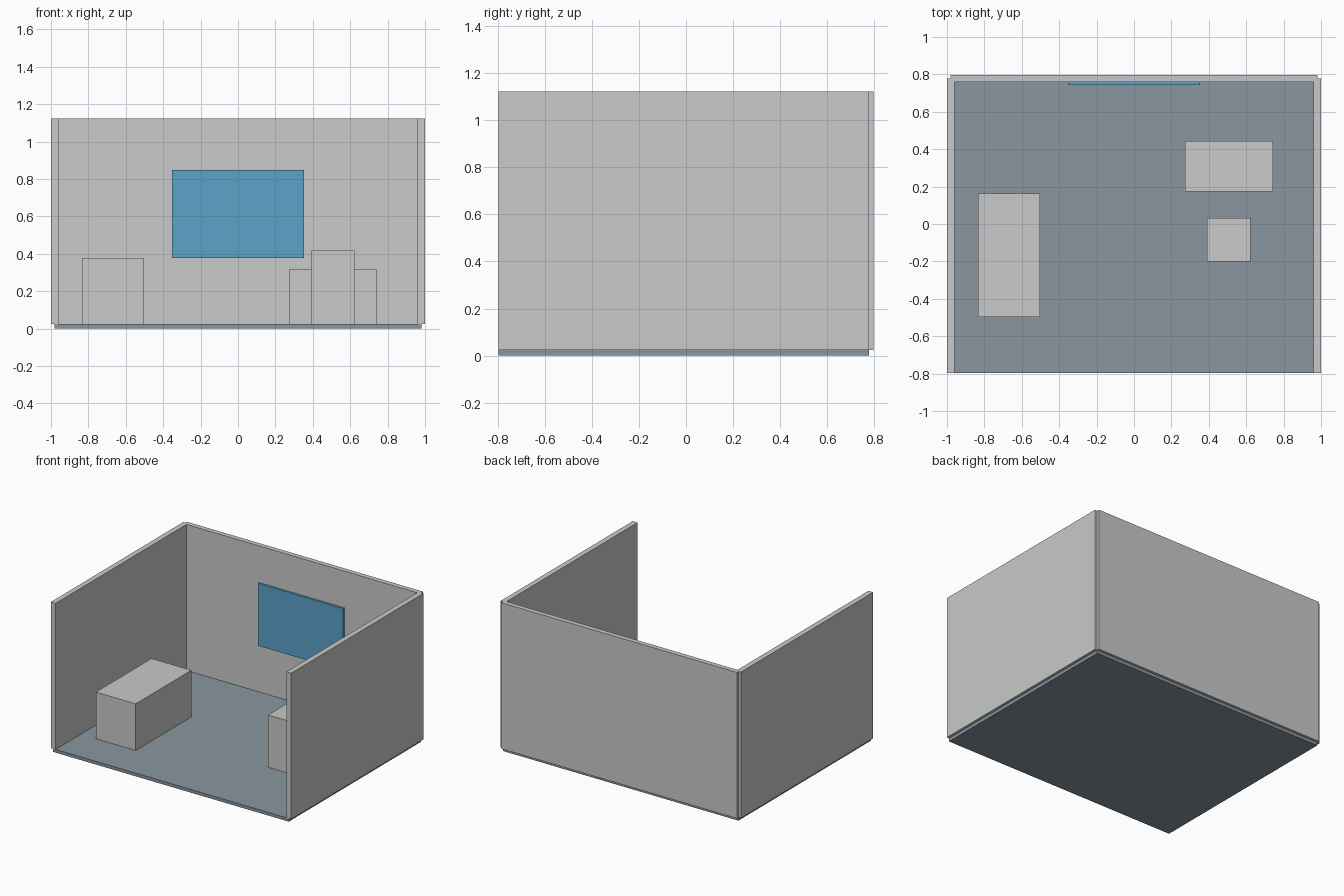
import bpy

cube = bpy.data.objects.get("Cube")
if cube:
    bpy.data.objects.remove(cube, do_unlink=True)


def srgb(*rgb):
    return tuple(((c / 255 + 0.055) / 1.055) ** 2.4 for c in rgb) + (1.0,)


def material(name, colour):
    mat = bpy.data.materials.new(name)
    mat.use_nodes = True
    mat.diffuse_color = colour
    mat.node_tree.nodes["Principled BSDF"].inputs["Base Color"].default_value = colour
    return mat


def box(name, mat, x, y, z):
    """Flat-faced box spanning the given (low, high) ranges."""
    spans = (x, y, z)
    bpy.ops.mesh.primitive_cube_add(size=1, location=[(a + b) / 2 for a, b in spans])
    obj = bpy.context.object
    obj.name = obj.data.name = name
    obj.scale = [b - a for a, b in spans]
    bpy.ops.object.transform_apply(location=False, rotation=False, scale=True)
    obj.data.materials.append(mat)
    return obj


grey = material("light grey", srgb(200, 202, 200))
slate = material("slate floor", srgb(137, 150, 160))
blue = material("screen blue", srgb(91, 163, 200))

FLOOR, TOP = 0.024, 1.122
FRONT, BACK = -0.796, 0.777

# Floor slab
box("floor", slate, (-0.98, 0.98), (FRONT, BACK), (0, FLOOR))

# Walls, standing on the floor and centred on its edges
for side, name in ((-1, "right_wall"), (1, "left_wall")):
    box(name, grey, sorted((side * 0.96, side)), (FRONT, BACK), (FLOOR, TOP))
box("back_wall", grey, (-0.98, 0.98), (0.759, 0.796), (FLOOR, TOP))

# Screen on the back wall
box("wall_screen", blue, (-0.353, 0.353), (0.743, 0.759), (0.378, 0.847))

# Furniture blocks
box("counter", grey, (-0.834, -0.503), (-0.497, 0.164), (FLOOR, 0.375))
box("desk", grey, (0.273, 0.743), (0.174, 0.444), (FLOOR, 0.315))
box("chair", grey, (0.39, 0.624), (-0.2, 0.031), (FLOOR, 0.417))
